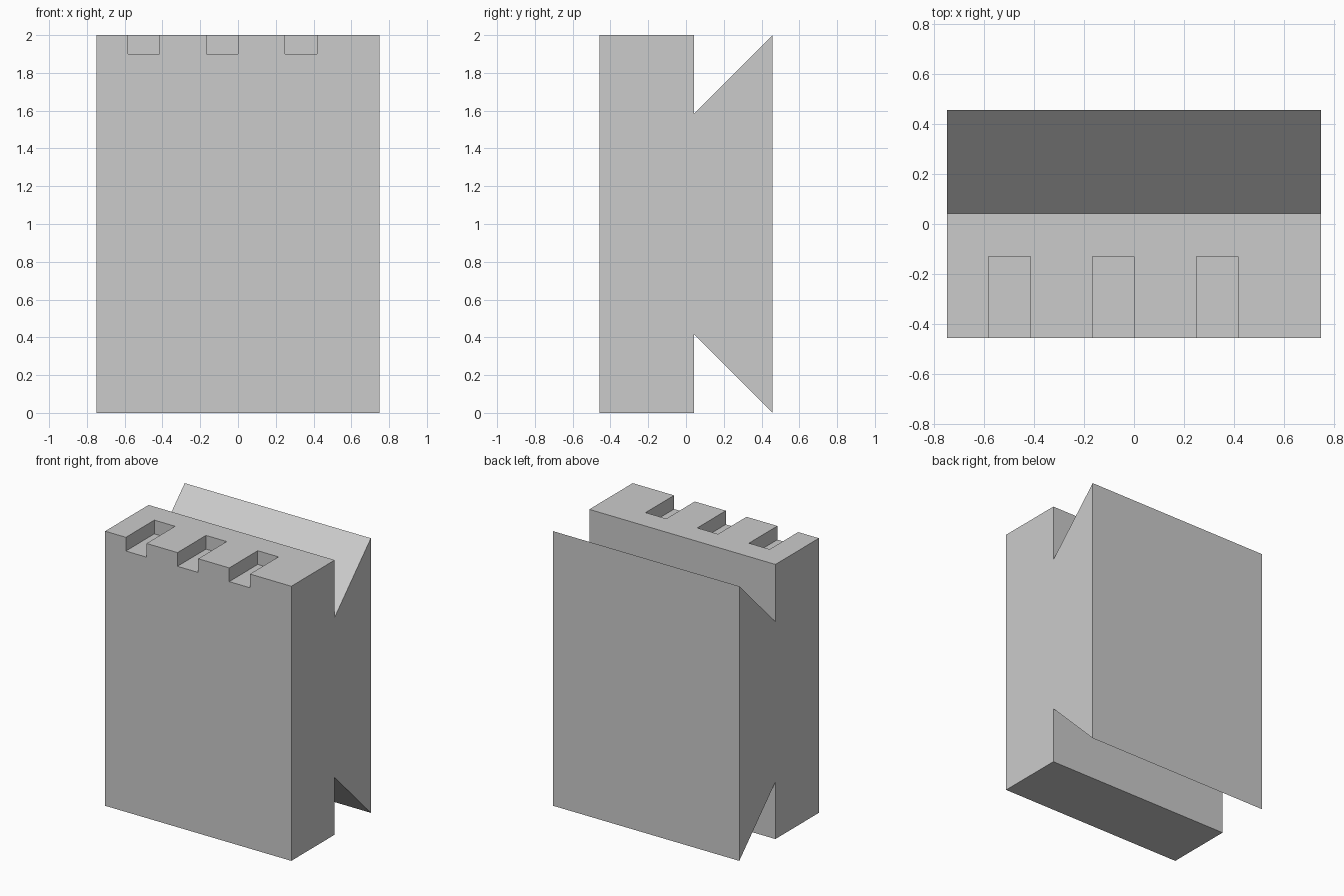
import bpy
import bmesh

if "Cube" in bpy.data.objects:
    bpy.data.objects.remove(bpy.data.objects["Cube"], do_unlink=True)

HALF_WIDTH = 0.75
FRONT, NECK, BACK = -0.458, 0.042, 0.458
HEIGHT = 2.0
NOTCH = BACK - NECK              # 45 degree dovetail
SLOT_WIDTH, SLOT_DEPTH, SLOT_END = 0.167, 0.1, -0.13

grey = bpy.data.materials.new("light_grey")
grey.use_nodes = True
colour = (0.6, 0.6, 0.6, 1)
grey.diffuse_color = colour
grey.node_tree.nodes["Principled BSDF"].inputs["Base Color"].default_value = colour


def extrude_profile(name, profile, x_min, x_max):
    """Extrude a (y, z) outline along x."""
    bm = bmesh.new()
    face = bm.faces.new([bm.verts.new((x_min, y, z)) for y, z in profile])
    moved = bmesh.ops.extrude_face_region(bm, geom=[face])["geom"]
    verts = [v for v in moved if isinstance(v, bmesh.types.BMVert)]
    bmesh.ops.translate(bm, verts=verts, vec=(x_max - x_min, 0, 0))
    bmesh.ops.recalc_face_normals(bm, faces=bm.faces)
    mesh = bpy.data.meshes.new(name)
    bm.to_mesh(mesh)
    bm.free()
    mesh.materials.append(grey)
    obj = bpy.data.objects.new(name, mesh)
    bpy.context.collection.objects.link(obj)
    return obj


# Block with a dovetail rail along its back
body = extrude_profile("dovetail_block", [
    (FRONT, 0), (NECK, 0), (NECK, NOTCH), (BACK, 0),
    (BACK, HEIGHT), (NECK, HEIGHT - NOTCH), (NECK, HEIGHT), (FRONT, HEIGHT),
], -HALF_WIDTH, HALF_WIDTH)

# Three slots in the top, open at the front
floor, above, ahead = HEIGHT - SLOT_DEPTH, HEIGHT + 0.1, FRONT - 0.1
for i, left in enumerate((-0.583, -0.167, 0.25)):
    cutter = extrude_profile(f"slot_cutter_{i + 1}", [
        (ahead, floor), (SLOT_END, floor), (SLOT_END, above), (ahead, above),
    ], left, left + SLOT_WIDTH)
    cutter.hide_render = True
    cutter.hide_set(True)
    cut = body.modifiers.new(f"slot_{i + 1}", "BOOLEAN")
    cut.operation = "DIFFERENCE"
    cut.solver = "EXACT"
    cut.object = cutter
